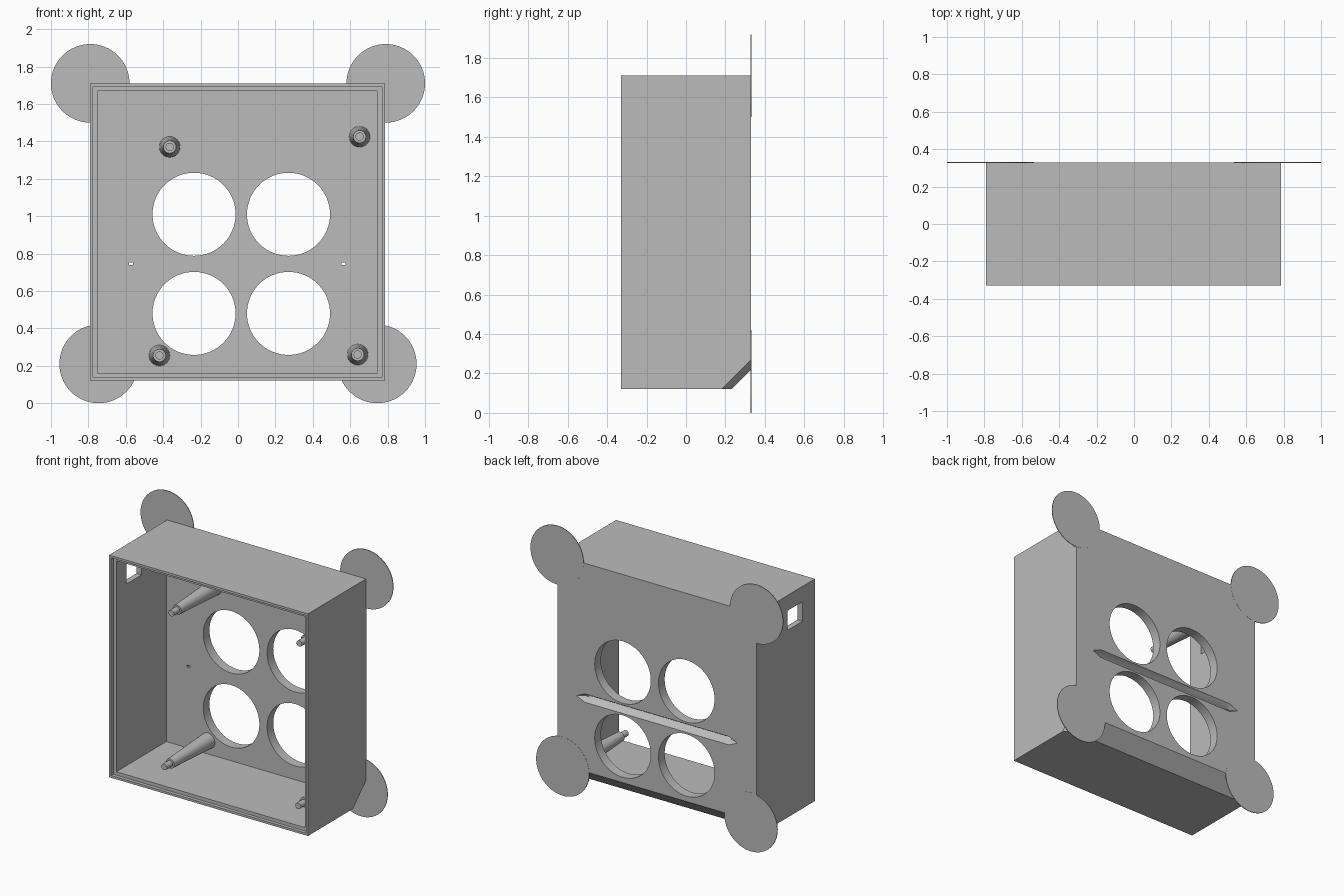
import bpy
import bmesh
from math import pi
from mathutils import Matrix, Vector

if "Cube" in bpy.data.objects:
    bpy.data.objects.remove(bpy.data.objects["Cube"], do_unlink=True)

GREY = (0.5, 0.5, 0.5, 1)
grey = bpy.data.materials.new("plain grey")
grey.use_nodes = True
grey.diffuse_color = GREY
grey.node_tree.nodes["Principled BSDF"].inputs["Base Color"].default_value = GREY

LEFT, RIGHT, BOTTOM, TOP = -0.79, 0.785, 0.12, 1.71
FRONT, BACK, INNER_BACK = -0.33, 0.33, 0.26


def finish(bm, name):
    bmesh.ops.recalc_face_normals(bm, faces=bm.faces)
    mesh = bpy.data.meshes.new(name)
    bm.to_mesh(mesh)
    bm.free()
    obj = bpy.data.objects.new(name, mesh)
    bpy.context.collection.objects.link(obj)
    mesh.materials.append(grey)
    return obj


def box(name, x0, x1, y0, y1, z0, z1):
    bm = bmesh.new()
    bmesh.ops.create_cube(bm, size=1)
    size, mid = Vector((x1 - x0, y1 - y0, z1 - z0)), Vector((x0 + x1, y0 + y1, z0 + z1)) / 2
    for v in bm.verts:
        v.co = v.co * size + mid
    return finish(bm, name)


def rod(name, x, z, y0, y1, r0, r1, sides=64):
    """Round bar along y, radius r0 at y0 and r1 at y1."""
    bm = bmesh.new()
    place = Matrix.Translation((x, (y0 + y1) / 2, z)) @ Matrix.Rotation(-pi / 2, 4, "X")
    bmesh.ops.create_cone(bm, cap_ends=True, segments=sides, radius1=r0, radius2=r1,
                          depth=y1 - y0, matrix=place)
    return finish(bm, name)


def hull(name, points):
    bm = bmesh.new()
    for p in points:
        bm.verts.new(p)
    bmesh.ops.convex_hull(bm, input=bm.verts)
    return finish(bm, name)


def cut(obj, cutter):
    mod = obj.modifiers.new("cut", "BOOLEAN")
    mod.operation, mod.solver, mod.object = "DIFFERENCE", "EXACT", cutter
    bpy.context.view_layer.objects.active = obj
    bpy.ops.object.modifier_apply(modifier=mod.name)
    bpy.data.objects.remove(cutter, do_unlink=True)


def smooth(obj):
    bpy.ops.object.select_all(action="DESELECT")
    obj.select_set(True)
    bpy.context.view_layer.objects.active = obj
    bpy.ops.object.shade_smooth_by_angle(angle=pi / 6)


def chamfer_section(x, c):
    e = 0.05
    return [(x, BACK - c - e, BOTTOM - e), (x, BACK + e, BOTTOM + c + e),
            (x, BACK + e, BOTTOM - e)]


# Open-fronted case with a stepped rim
case = box("case", LEFT, RIGHT, FRONT, BACK, BOTTOM, TOP)
for inset, y0, y1 in ((0.04, FRONT - 0.1, INNER_BACK), (0.016, FRONT - 0.1, FRONT + 0.025)):
    cut(case, box("cavity", LEFT + inset, RIGHT - inset, y0, y1, BOTTOM + inset, TOP - inset))

# Sloped lower back edge, deeper at one end
cut(case, hull("chamfer", chamfer_section(-1, 0.1) + chamfer_section(1, 0.1)))
cut(case, hull("end_chamfer", chamfer_section(0.74, 0.1) + chamfer_section(0.79, 0.155)))

# Four round openings in the back wall
for x in (-0.235, 0.27):
    for z in (0.48, 1.01):
        cut(case, rod("opening", x, z, 0.1, 0.5, 0.222, 0.222))

# V-shaped slot with pointed ends, and a pinhole near each end
SLOT_Z = 0.745
slot = []
for s in (-1, 1):
    slot += [(s * 0.65, BACK + 0.01, SLOT_Z), (s * 0.57, BACK - 0.05, SLOT_Z),
             (s * 0.57, BACK + 0.01, SLOT_Z - 0.036), (s * 0.57, BACK + 0.01, SLOT_Z + 0.036)]
cut(case, hull("slot", slot))
for x in (-0.573, 0.565):
    cut(case, box("pinhole", x - 0.011, x + 0.011, 0.1, 0.4, SLOT_Z - 0.007, SLOT_Z + 0.007))

# Square window in the side wall
cut(case, box("window", LEFT - 0.1, LEFT + 0.1, -0.19, -0.02, 1.46, 1.60))
smooth(case)

# Thin corner discs behind the case
for label, x, z in (("upper", 0.79, 1.71), ("lower", 0.745, 0.21)):
    for side, s in (("left", 1), ("right", -1)):
        smooth(rod(f"{label}_{side}_disc", s * x, z, BACK - 0.004, BACK + 0.001, 0.21, 0.21))

# Tapered mounting posts with a pin on each tip
posts = {"upper_right": (-0.365, 1.37), "upper_left": (0.65, 1.425),
         "lower_right": (-0.42, 0.255), "lower_left": (0.64, 0.26)}
for label, (x, z) in posts.items():
    smooth(rod(f"{label}_post", x, z, -0.17, INNER_BACK + 0.005, 0.034, 0.056, 32))
    smooth(rod(f"{label}_pin", x, z, -0.235, -0.16, 0.022, 0.022, 24))
